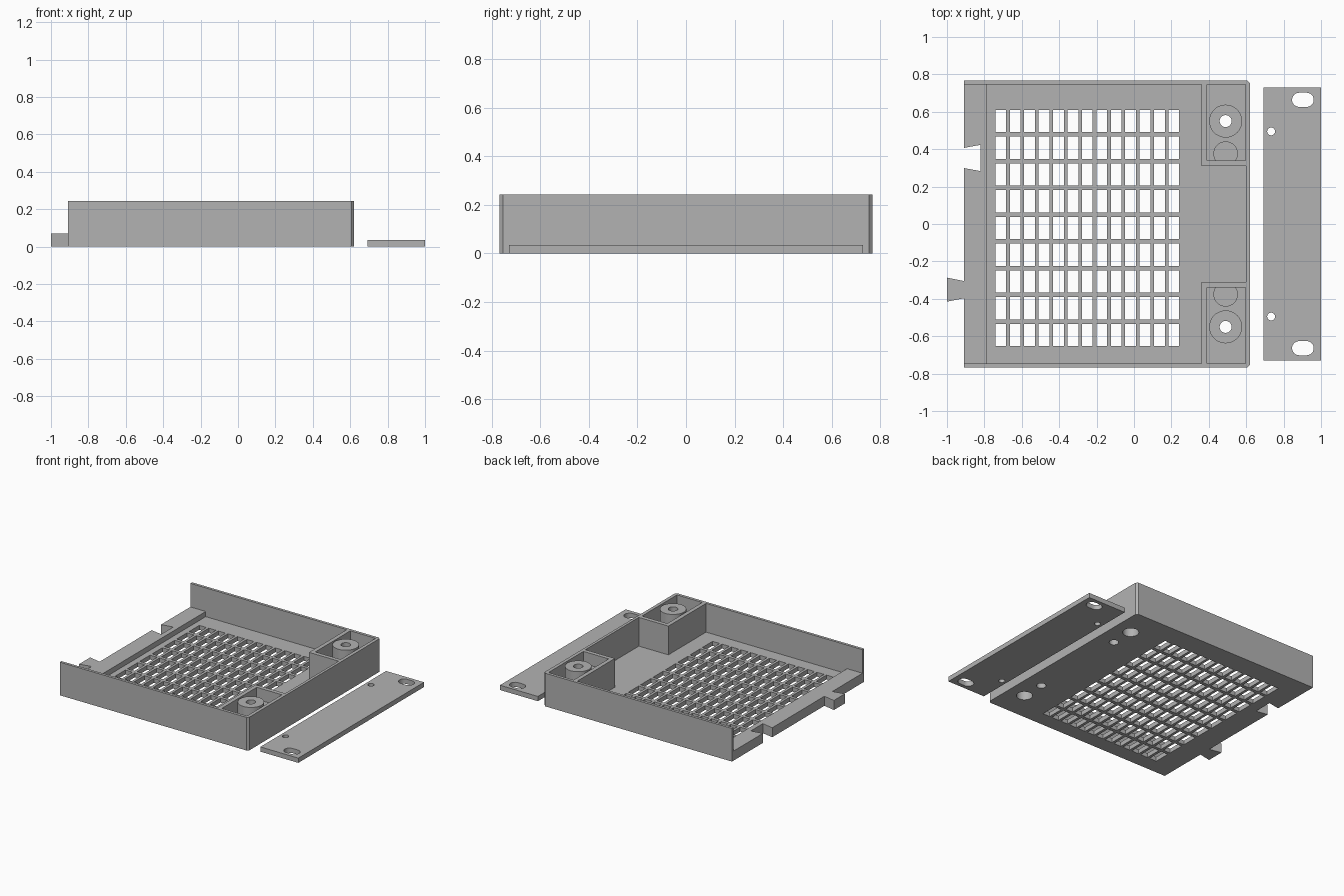
import bpy, bmesh, math

if "Cube" in bpy.data.objects:
    bpy.data.objects.remove(bpy.data.objects["Cube"])

grey = bpy.data.materials.new("plain_grey")
grey.diffuse_color = (0.45, 0.45, 0.45, 1)
grey.use_nodes = True
grey.node_tree.nodes["Principled BSDF"].inputs["Base Color"].default_value = grey.diffuse_color


def add_prism(bm, pts, z0, z1):
    """Extrude a flat outline (counter-clockwise) from z0 to z1."""
    lo = [bm.verts.new((x, y, z0)) for x, y in pts]
    hi = [bm.verts.new((x, y, z1)) for x, y in pts]
    n = len(pts)
    bm.faces.new(lo[::-1])
    bm.faces.new(hi)
    for i in range(n):
        j = (i + 1) % n
        bm.faces.new((lo[i], lo[j], hi[j], hi[i]))


def make(name, prisms):
    bm = bmesh.new()
    for pts, z0, z1 in prisms:
        add_prism(bm, pts, z0, z1)
    me = bpy.data.meshes.new(name)
    bm.to_mesh(me)
    bm.free()
    me.materials.append(grey)
    ob = bpy.data.objects.new(name, me)
    bpy.context.collection.objects.link(ob)
    return ob


def rect(x0, x1, y0, y1):
    return [(x0, y0), (x1, y0), (x1, y1), (x0, y1)]


def circle(cx, cy, r, n=40):
    return [(cx + r * math.cos(2 * math.pi * i / n),
             cy + r * math.sin(2 * math.pi * i / n)) for i in range(n)]


def slot(cx, cy, half, r, n=12):
    """Stadium outline running along x."""
    pts = []
    for side, start in ((1, -math.pi / 2), (-1, math.pi / 2)):
        for i in range(n + 1):
            a = start + math.pi * i / n
            pts.append((cx + side * (half - r) + r * math.cos(a), cy + r * math.sin(a)))
    return pts


def boolean(target, prisms, op):
    tool = make("helper", prisms)
    tool.hide_render = True
    mod = target.modifiers.new("bool", 'BOOLEAN')
    mod.operation, mod.object, mod.solver = op, tool, 'EXACT'
    dg = bpy.context.evaluated_depsgraph_get()
    me = bpy.data.meshes.new_from_object(target.evaluated_get(dg))
    target.modifiers.clear()
    target.data = me
    bpy.data.objects.remove(tool)


def finish(ob):
    bpy.ops.object.select_all(action='DESELECT')
    ob.select_set(True)
    bpy.context.view_layer.objects.active = ob
    bpy.ops.object.shade_smooth_by_angle(angle=math.radians(30))


H, FLOOR, RAIL = 0.243, 0.032, 0.07
W, IN = 0.767, 0.747
BOX_X, BOX_Y = 0.36, 0.31

# Tray block with chamfered right corners
c = 0.014
tray = make("tray", [([(-0.91, -W), (0.62 - c, -W), (0.62, -W + c),
                       (0.62, W - c), (0.62 - c, W), (-0.91, W)], 0, H)])

# Main pocket, reaching the right wall between the corner boxes
boolean(tray, [([(-0.785, -IN), (BOX_X, -IN), (BOX_X, -BOX_Y), (0.6, -BOX_Y),
                 (0.6, BOX_Y), (BOX_X, BOX_Y), (BOX_X, IN), (-0.785, IN)],
                FLOOR, 0.4)], 'DIFFERENCE')
# Open left end above the low rail
boolean(tray, [(rect(-1.1, -0.78, -IN, IN), RAIL, 0.4)], 'DIFFERENCE')
# Corner box pockets
boolean(tray, [(rect(0.39, 0.595, min(s * 0.34, s * 0.745), max(s * 0.34, s * 0.745)),
                FLOOR, 0.4) for s in (1, -1)], 'DIFFERENCE')
# Tall screw bosses, then short posts against the box walls
boolean(tray, [(circle(0.49, s * 0.55, 0.088), 0.01, H) for s in (1, -1)], 'UNION')
boolean(tray, [(circle(0.49, s * 0.376, 0.0655), 0.01, 0.155) for s in (1, -1)], 'UNION')
# Screw bores, wider recesses underneath, blind holes in the posts
boolean(tray, [(circle(0.49, s * 0.55, 0.032), -0.1, 0.4) for s in (1, -1)], 'DIFFERENCE')
boolean(tray, [(circle(0.49, s * 0.55, 0.054), -0.1, 0.12) for s in (1, -1)]
        + [(circle(0.49, s * 0.376, 0.032), -0.1, 0.12) for s in (1, -1)], 'DIFFERENCE')
# Ventilation grid
boolean(tray, [(rect(-0.741 + i * 0.0771, -0.741 + i * 0.0771 + 0.0575,
                     -0.653 + j * 0.143, -0.653 + j * 0.143 + 0.119), -0.1, 0.1)
               for i in range(13) for j in range(9)], 'DIFFERENCE')
# Dovetail notch and matching dovetail tab
boolean(tray, [([(-0.93, 0.303), (-0.822, 0.283), (-0.822, 0.423), (-0.93, 0.403)],
                -0.1, 0.2)], 'DIFFERENCE')
boolean(tray, [([(-1.0, -0.415), (-0.88, -0.391), (-0.88, -0.311), (-1.0, -0.287)],
                0, RAIL)], 'UNION')
finish(tray)

# Separate cover strip with slots and screw holes
strip = make("cover_strip", [(rect(0.692, 1.0, -0.729, 0.729), 0, 0.035)])
boolean(strip, [(slot(0.903, s * 0.664, 0.058, 0.038), -0.1, 0.1) for s in (1, -1)]
        + [(circle(0.733, s * 0.495, 0.021, 24), -0.1, 0.1) for s in (1, -1)], 'DIFFERENCE')
finish(strip)
